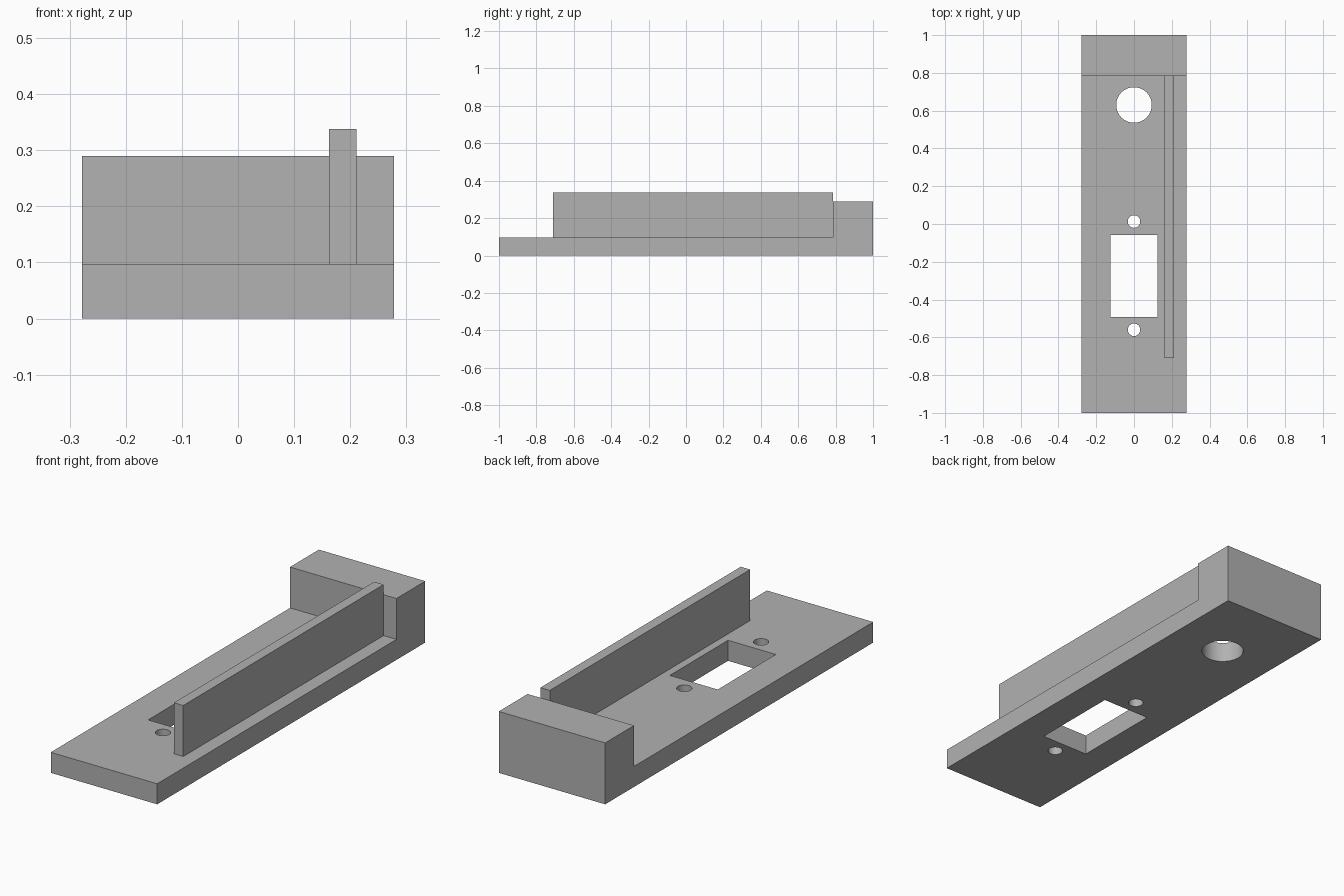
import bpy
import bmesh
from mathutils import Vector

cube = bpy.data.objects.get("Cube")
if cube:
    bpy.data.objects.remove(cube, do_unlink=True)

# One plain grey for the whole part
GREY = (0.445, 0.445, 0.445, 1.0)
grey = bpy.data.materials.new("plain grey")
grey.use_nodes = True
grey.diffuse_color = GREY
grey.node_tree.nodes["Principled BSDF"].inputs["Base Color"].default_value = GREY

HALF_WIDTH = 0.278
PLATE_TOP = 0.097
BLOCK_FRONT = 0.785


def add_object(name, bm):
    bmesh.ops.recalc_face_normals(bm, faces=bm.faces)
    mesh = bpy.data.meshes.new(name)
    bm.to_mesh(mesh)
    bm.free()
    mesh.materials.append(grey)
    obj = bpy.data.objects.new(name, mesh)
    bpy.context.collection.objects.link(obj)
    return obj


def box(name, low, high):
    low, high = Vector(low), Vector(high)
    bm = bmesh.new()
    bmesh.ops.create_cube(bm, size=1)
    bmesh.ops.scale(bm, vec=high - low, verts=bm.verts)
    bmesh.ops.translate(bm, vec=(low + high) / 2, verts=bm.verts)
    return add_object(name, bm)


def cylinder(name, y, radius):
    bm = bmesh.new()
    bmesh.ops.create_cone(bm, cap_ends=True, segments=64, radius1=radius,
                          radius2=radius, depth=0.4)
    bmesh.ops.translate(bm, vec=(0, y, PLATE_TOP / 2), verts=bm.verts)
    return add_object(name, bm)


def cut(target, cutter):
    mod = target.modifiers.new(cutter.name, 'BOOLEAN')
    mod.operation = 'DIFFERENCE'
    mod.solver = 'EXACT'
    mod.object = cutter
    cutter.hide_render = True
    cutter.hide_set(True)


# Base plate with raised end block, extruded from its side profile
profile = [(-1, 0), (1, 0), (1, 0.29), (BLOCK_FRONT, 0.29),
           (BLOCK_FRONT, PLATE_TOP), (-1, PLATE_TOP)]
bm = bmesh.new()
side = bm.faces.new([bm.verts.new((-HALF_WIDTH, y, z)) for y, z in profile])
grown = bmesh.ops.extrude_face_region(bm, geom=[side])["geom"]
bmesh.ops.translate(bm, vec=(2 * HALF_WIDTH, 0, 0),
                    verts=[v for v in grown if isinstance(v, bmesh.types.BMVert)])
base = add_object("base_plate", bm)

# Openings: rectangular slot, its two screw holes and the large round hole
cut(base, box("slot_cutter", (-0.125, -0.492, -0.1), (0.125, -0.058, 0.2)))
for name, y, radius in (("front_screw_cutter", -0.56, 0.033),
                        ("rear_screw_cutter", 0.013, 0.033),
                        ("round_hole_cutter", 0.63, 0.094)):
    cut(base, cylinder(name, y, radius))

# Smooth hole walls, sharp edges elsewhere
bpy.ops.object.select_all(action='DESELECT')
base.select_set(True)
bpy.context.view_layer.objects.active = base
bpy.ops.object.shade_smooth_by_angle()

# Upright rib along the left side, meeting the end block
box("side_rib", (0.162, -0.71, PLATE_TOP), (0.211, BLOCK_FRONT, 0.338))
